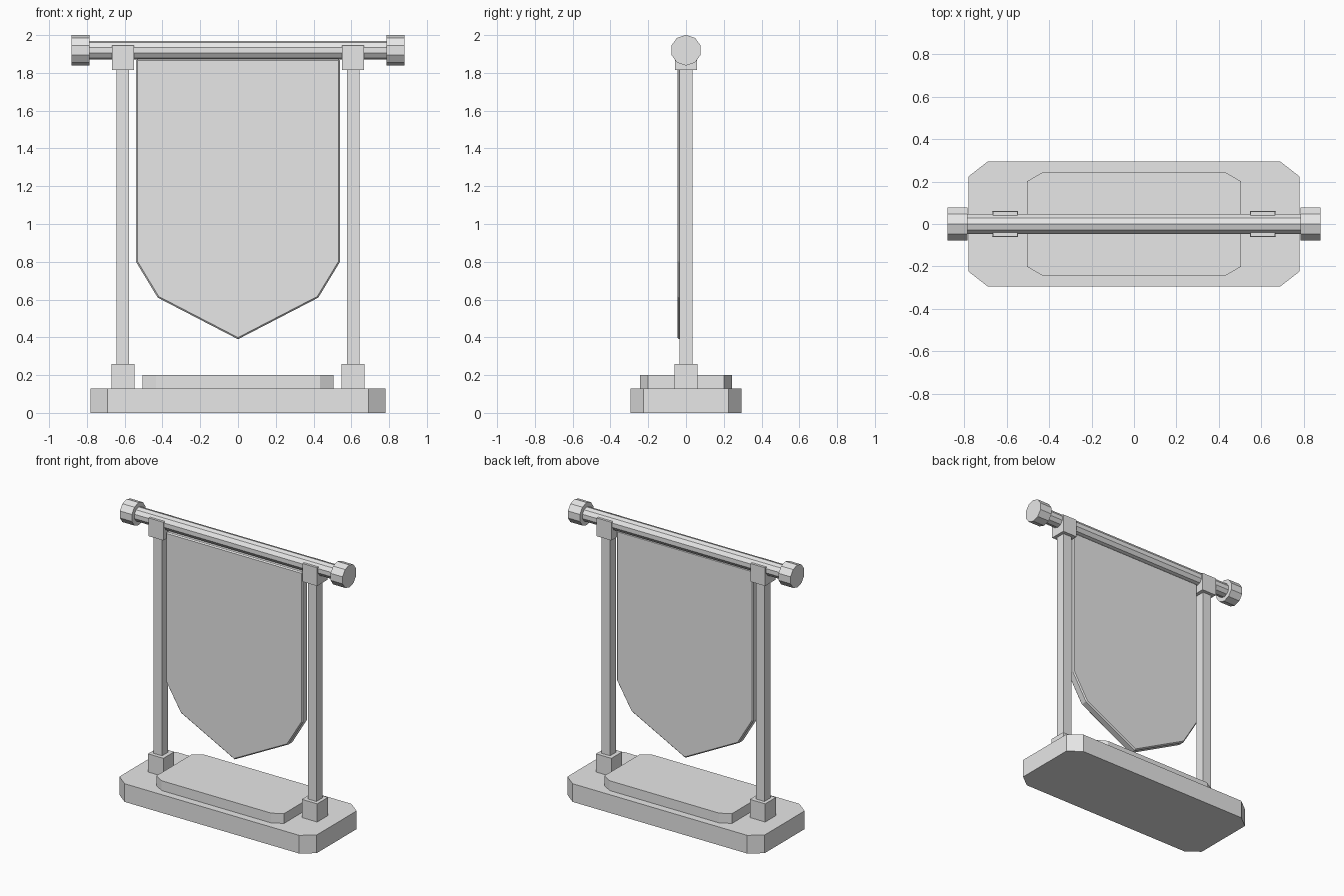
import bpy
import bmesh
from math import radians, pi
from mathutils import Matrix, Vector

cube = bpy.data.objects.get("Cube")
if cube:
    bpy.data.objects.remove(cube, do_unlink=True)

GREY = (0.8, 0.8, 0.8, 1)
grey = bpy.data.materials.new("light grey")
grey.use_nodes = True
grey.diffuse_color = GREY
grey.node_tree.nodes["Principled BSDF"].inputs["Base Color"].default_value = GREY


def finish(name, bm):
    bmesh.ops.recalc_face_normals(bm, faces=bm.faces)
    mesh = bpy.data.meshes.new(name)
    bm.to_mesh(mesh)
    bm.free()
    mesh.materials.append(grey)
    obj = bpy.data.objects.new(name, mesh)
    bpy.context.collection.objects.link(obj)
    return obj


def prism(name, outline, depth):
    """Extrude a closed outline of 3D points along the depth vector."""
    bm = bmesh.new()
    face = bm.faces.new([bm.verts.new(p) for p in outline])
    out = bmesh.ops.extrude_face_region(bm, geom=[face])
    verts = [g for g in out["geom"] if isinstance(g, bmesh.types.BMVert)]
    bmesh.ops.translate(bm, verts=verts, vec=Vector(depth))
    return finish(name, bm)


def slab(name, hx, hy, cx, cy, z0, z1):
    """Plate with four cut corners."""
    quarter = [(hx, hy - cy), (hx - cx, hy)]
    right = [(x, -y) for x, y in reversed(quarter)] + quarter
    ring = right + [(-x, y) for x, y in reversed(right)]
    return prism(name, [(x, y, z0) for x, y in ring], (0, 0, z1 - z0))


def box(name, x, half, z0, z1):
    """Square upright block centred on y = 0."""
    corners = [(-1, -1), (1, -1), (1, 1), (-1, 1)]
    return prism(name, [(x + a * half, b * half, z0) for a, b in corners], (0, 0, z1 - z0))


def rod(name, x, radius, length, z=1.92):
    """Ten-sided cylinder along x with a ridge on top."""
    bm = bmesh.new()
    bmesh.ops.create_cone(bm, cap_ends=True, segments=10, radius1=radius,
                          radius2=radius, depth=length)
    turn = Matrix.Rotation(pi / 2, 4, 'Y')
    bmesh.ops.transform(bm, matrix=turn, verts=bm.verts)
    top = max(bm.verts, key=lambda v: v.co.z).co.z
    if top < radius - 0.0001:
        bmesh.ops.rotate(bm, verts=bm.verts, matrix=Matrix.Rotation(pi / 10, 3, 'X'))
    bmesh.ops.translate(bm, verts=bm.verts, vec=(x, 0, z))
    return finish(name, bm)


# Stepped base
slab("base", 0.78, 0.295, 0.09, 0.07, 0, 0.13)
slab("plinth", 0.505, 0.243, 0.072, 0.042, 0.13, 0.2)

# Crossbar and the uprights that carry it
rod("crossbar", 0, 0.05, 1.58)
for side, s in (("left", 1), ("right", -1)):
    box(side + "_post_foot", s * 0.608, 0.061, 0.13, 0.26)
    box(side + "_post", s * 0.61, 0.034, 0.26, 1.815)
    box(side + "_bracket", s * 0.608, 0.058, 1.815, 1.945)
    rod(side + "_end_cap", s * 0.833, 0.081, 0.095)

# Pointed banner with softened rims
half = [(0.54, 1.873), (0.54, 0.8), (0.425, 0.61)]
shape = half + [(0, 0.39)] + [(-x, z) for x, z in reversed(half)]
banner = prism("banner", [(x, -0.045, z) for x, z in shape], (0, 0.06, 0))
bevel = banner.modifiers.new("rim", 'BEVEL')
bevel.width = 0.008
bevel.segments = 1
bevel.limit_method = 'ANGLE'
bevel.angle_limit = radians(70)
